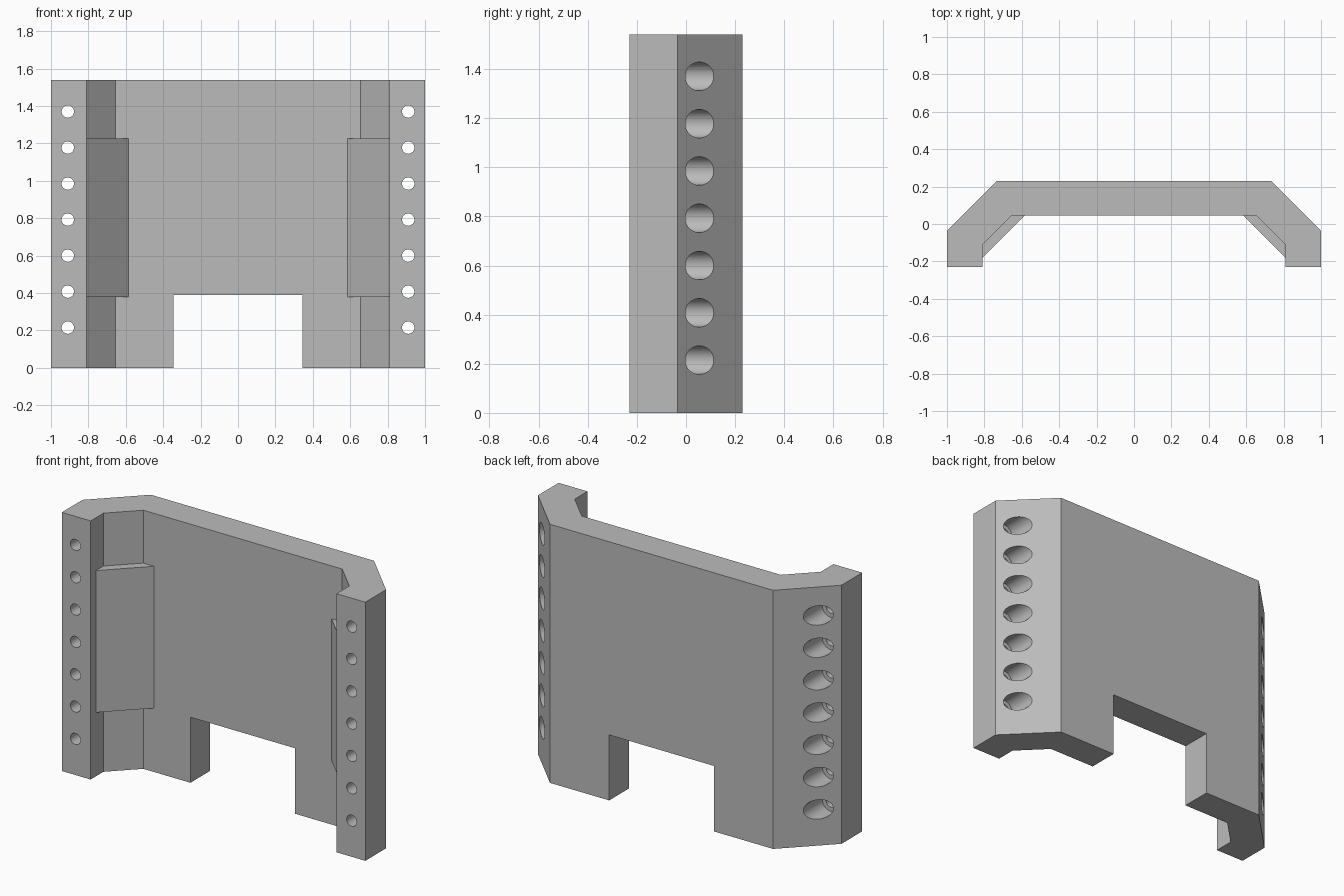
import bpy, bmesh, math
from mathutils import Matrix

if "Cube" in bpy.data.objects:
    bpy.data.objects.remove(bpy.data.objects["Cube"])

grey = bpy.data.materials.new("neutral grey")
grey.diffuse_color = (0.5, 0.5, 0.5, 1)
grey.use_nodes = True
grey.node_tree.nodes["Principled BSDF"].inputs["Base Color"].default_value = grey.diffuse_color


def finish(name, bm):
    bmesh.ops.recalc_face_normals(bm, faces=bm.faces)
    mesh = bpy.data.meshes.new(name)
    bm.to_mesh(mesh)
    bm.free()
    mesh.materials.append(grey)
    obj = bpy.data.objects.new(name, mesh)
    bpy.context.collection.objects.link(obj)
    return obj


def prism(name, outline, z0, z1):
    bm = bmesh.new()
    face = bm.faces.new([bm.verts.new((x, y, z0)) for x, y in outline])
    new = bmesh.ops.extrude_face_region(bm, geom=[face])["geom"]
    verts = [v for v in new if isinstance(v, bmesh.types.BMVert)]
    bmesh.ops.translate(bm, verts=verts, vec=(0, 0, z1 - z0))
    return finish(name, bm)


def hole_row(name, side, radius, y0, y1):
    """Seven cylinders running front to back, stacked up one flange."""
    bm = bmesh.new()
    for i in range(7):
        place = Matrix.Translation((side * 0.91, (y0 + y1) / 2, 0.215 + i * 0.1925))
        bmesh.ops.create_cone(bm, cap_ends=True, segments=48, radius1=radius,
                              radius2=radius, depth=y1 - y0,
                              matrix=place @ Matrix.Rotation(math.pi / 2, 4, 'X'))
    return finish(name, bm)


def combine(body, tool, operation):
    mod = body.modifiers.new(tool.name, 'BOOLEAN')
    mod.operation = operation
    mod.solver = 'EXACT'
    mod.object = tool
    bpy.ops.object.modifier_apply(modifier=mod.name)
    bpy.data.objects.remove(tool)


# Channel-shaped panel with chamfered rear corners and front flanges
half = [(0.735, 0.23), (1, -0.035), (1, -0.23), (0.81, -0.23), (0.81, -0.11), (0.655, 0.045)]
panel = prism("bracket_panel", half + [(-x, y) for x, y in reversed(half)], 0, 1.54)
bpy.context.view_layer.objects.active = panel
panel.select_set(True)

# Thickened pads on the inner slopes, bottom notch
for s in (-1, 1):
    pad = prism("corner_pad", [(s * 0.53, 0.1), (s * 0.83, -0.2), (s * 0.83, 0.1)], 0.38, 1.225)
    combine(panel, pad, 'UNION')
notch = [(-0.345, -0.1), (0.345, -0.1), (0.345, 0.4), (-0.345, 0.4)]
combine(panel, prism("notch_cutter", notch, -0.2, 0.39), 'DIFFERENCE')

# Bolt holes through the flanges, counterbored from the rear
for s in (-1, 1):
    combine(panel, hole_row("counterbore_cutter", s, 0.058, -0.065, 0.4), 'DIFFERENCE')
    combine(panel, hole_row("bolt_hole_cutter", s, 0.033, -0.4, 0.1), 'DIFFERENCE')

bpy.ops.object.shade_smooth_by_angle(angle=math.radians(30))
